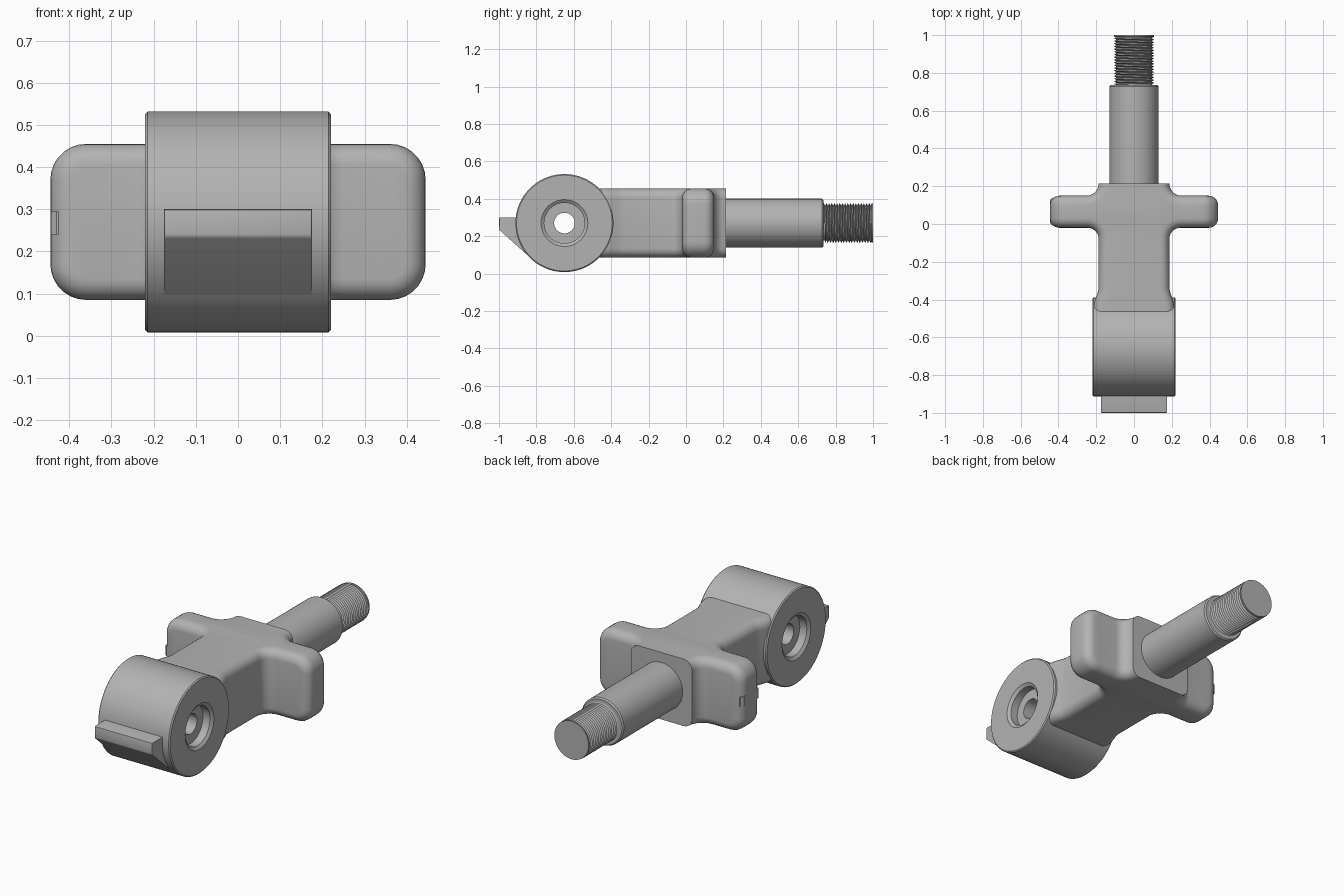
import bpy, bmesh
from math import sin, cos, pi, radians

if "Cube" in bpy.data.objects:
    bpy.data.objects.remove(bpy.data.objects["Cube"], do_unlink=True)

steel = bpy.data.materials.new("grey_steel")
steel.use_nodes = True
GREY = (0.45, 0.45, 0.45, 1)
steel.diffuse_color = GREY
steel.node_tree.nodes["Principled BSDF"].inputs["Base Color"].default_value = GREY

AXIS_Z = 0.27      # height of the shaft and bore centre lines
HUB_Y = -0.65


def finish(bm, name, angle=35):
    bmesh.ops.recalc_face_normals(bm, faces=bm.faces)
    mesh = bpy.data.meshes.new(name)
    bm.to_mesh(mesh)
    bm.free()
    mesh.materials.append(steel)
    ob = bpy.data.objects.new(name, mesh)
    bpy.context.collection.objects.link(ob)
    bpy.ops.object.select_all(action='DESELECT')
    ob.select_set(True)
    bpy.context.view_layer.objects.active = ob
    bpy.ops.object.shade_smooth_by_angle(angle=radians(angle))
    return ob


def polar(axis, along, r, a):
    """Point at radius r and angle a round the hub (x) or shaft (y) axis."""
    if axis == 'x':
        return (along, HUB_Y + r * cos(a), AXIS_Z + r * sin(a))
    return (r * cos(a), along, AXIS_Z + r * sin(a))


def lathe(name, profile, axis, closed=False, n=64):
    bm = bmesh.new()
    rings = [[bm.verts.new(polar(axis, s, r, 2 * pi * i / n)) for i in range(n)]
             for s, r in profile]
    pairs = list(zip(rings, rings[1:]))
    if closed:
        pairs.append((rings[-1], rings[0]))
    else:
        bm.faces.new(rings[0])
        bm.faces.new(rings[-1])
    for a, b in pairs:
        for i in range(n):
            j = (i + 1) % n
            bm.faces.new((a[i], a[j], b[j], b[i]))
    return finish(bm, name)


def arc(cx, cy, r, start, end, n=7):
    return [(cx + r * cos(radians(start + (end - start) * i / n)),
             cy + r * sin(radians(start + (end - start) * i / n))) for i in range(n + 1)]


def prism(points, place):
    """Solid between two copies of an outline; place(point, side) gives 3D."""
    bm = bmesh.new()
    ends = [[bm.verts.new(place(p, s)) for p in points] for s in (-1, 1)]
    bm.faces.new(ends[0])
    bm.faces.new(ends[1])
    for i in range(len(points)):
        j = (i + 1) % len(points)
        bm.faces.new((ends[0][i], ends[0][j], ends[1][j], ends[1][i]))
    bmesh.ops.recalc_face_normals(bm, faces=bm.faces)
    return bm


def bevel(bm, edges, size, segments):
    bmesh.ops.bevel(bm, geom=edges, offset=size, segments=segments, profile=0.5,
                    affect='EDGES', clamp_overlap=False)


# Hub: ring with counterbored through hole
half = [(0.05, 0.055), (0.165, 0.055), (0.165, 0.108), (0.208, 0.108),
        (0.22, 0.125), (0.22, 0.256), (0.214, 0.262)]
lathe("hub", half + [(-s, r) for s, r in reversed(half)], 'x', closed=True, n=96)

# Body with side wings: cross-shaped plan with filleted inner corners
BACK, TIP = 0.215, 0.445
side = [(0.217, -0.47), (0.216, -0.44), (0.206, -0.40), (0.194, -0.37), (0.187, -0.34)]
side += arc(0.247, -0.08, 0.06, 180, 90)
side += [(TIP, -0.02), (TIP, 0.15)]
side += arc(0.252, BACK, 0.065, 270, 180)
plan = side + [(-x, y) for x, y in reversed(side)]
bm = prism(plan, lambda p, s: (p[0], p[1], AXIS_Z + 0.185 * s))
bevel(bm, [e for e in bm.edges
           if all(abs(v.co.x) > TIP - 0.01 for v in e.verts)
           and abs(e.verts[0].co.z - e.verts[1].co.z) < 0.01], 0.085, 7)


def is_outer_rim(e):
    a, b = (v.co for v in e.verts)
    at_end = any(abs(a.y - y) < 0.001 and abs(b.y - y) < 0.001 for y in (BACK, -0.47))
    upright = abs(a.z - b.z) > 0.1 and abs(a.x) < TIP - 0.1
    return e.calc_face_angle(0) > 1 and not at_end and not upright


bevel(bm, [e for e in bm.edges if is_outer_rim(e)], 0.05, 6)
finish(bm, "winged_body")

# Small flat pad on the end of one wing
pad = [(-0.444, 0.002), (-0.444, 0.128), (-0.43, 0.139), (-0.40, 0.139),
       (-0.40, -0.009), (-0.43, -0.009)]
finish(prism(pad, lambda p, s: (p[0], p[1], 0.2675 + 0.0275 * s)), "wing_pad")

# Stop lug on the front of the hub
lug = [(-1.0, 0.30), (-1.0, 0.235), (-0.83, 0.082), (-0.80, 0.12), (-0.80, 0.30)]
bm = prism(lug, lambda p, s: (0.176 * s, p[0], p[1]))
bevel(bm, [e for e in bm.edges if all(v.co.y < -0.99 for v in e.verts)], 0.006, 2)
finish(bm, "stop_lug")

# Shaft and threaded end
lathe("shaft", [(0.18, 0.13), (0.728, 0.13), (0.735, 0.123)], 'y')
lathe("thread_core", [(0.72, 0.094), (0.99, 0.094), (0.99, 0.102),
                      (0.993, 0.105), (1.0, 0.105)], 'y')

# Helical thread ridge: alternating crest and root lines
N, TURNS, PITCH, START = 40, 18, 0.0143, 0.733
bm = bmesh.new()
crest, root = [], []
for k in range(N * TURNS + 1):
    a, y = 2 * pi * k / N, START + PITCH * k / N
    crest.append(bm.verts.new(polar('y', y, 0.107, a)))
    root.append(bm.verts.new(polar('y', y + PITCH / 2, 0.092, a)))
for k in range(N * TURNS):
    bm.faces.new((crest[k], crest[k + 1], root[k + 1], root[k]))
    if k + N + 1 < len(crest):
        bm.faces.new((root[k], root[k + 1], crest[k + N + 1], crest[k + N]))
finish(bm, "thread")
